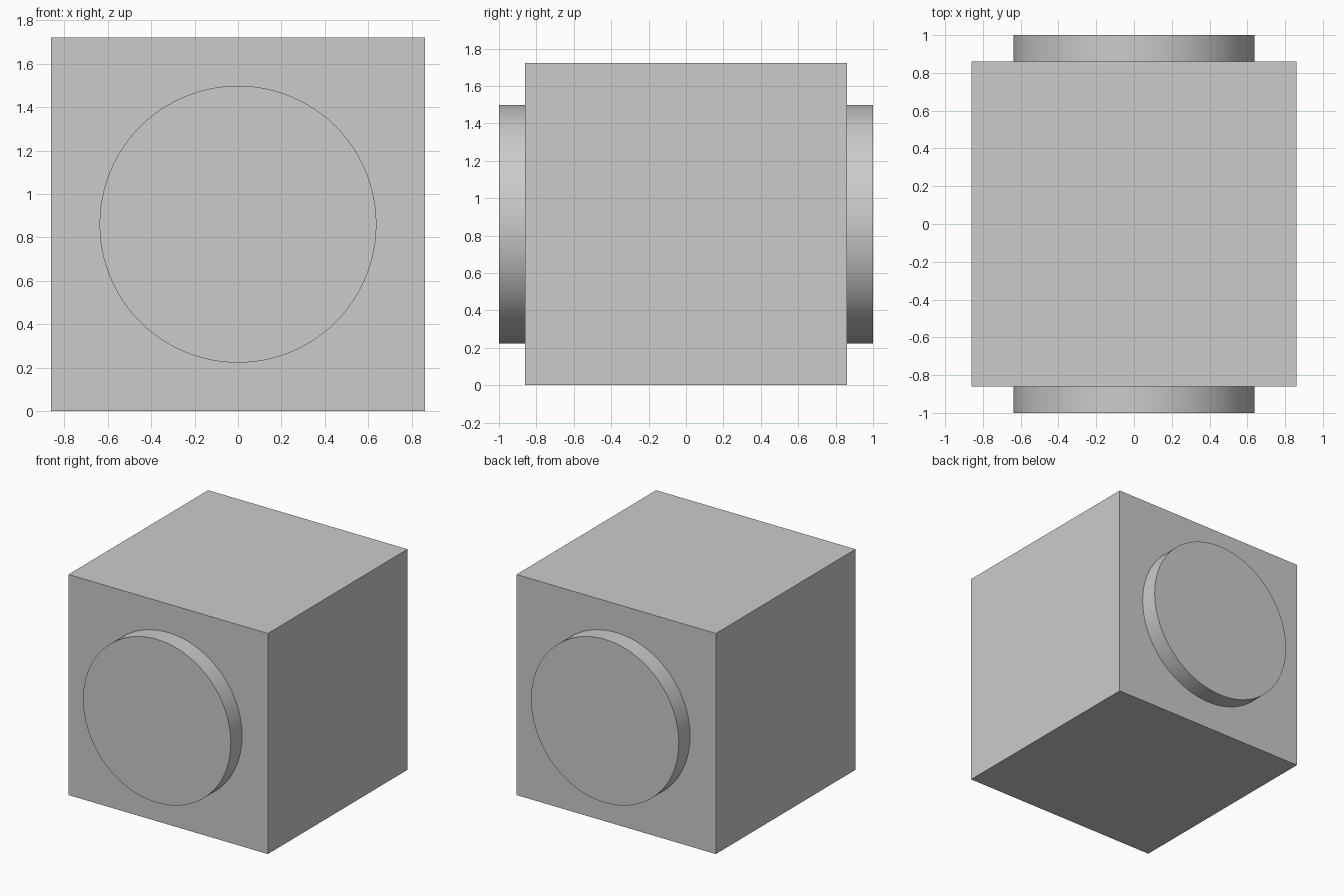
import bpy
import math

cube = bpy.data.objects.get("Cube")
if cube:
    bpy.data.objects.remove(cube, do_unlink=True)

SIDE = 1.722           # edge of the block
RADIUS = 0.638         # radius of the round bosses
REACH = 1.0            # how far the bosses reach along y
OVERLAP = 0.05         # depth sunk into the block

# Single plain grey
grey = bpy.data.materials.new("plain_grey")
grey.use_nodes = True
colour = (0.6, 0.6, 0.6, 1)
grey.diffuse_color = colour
grey.node_tree.nodes["Principled BSDF"].inputs["Base Color"].default_value = colour


def finish(name):
    obj = bpy.context.object
    obj.name = name
    obj.data.materials.append(grey)
    return obj


# Block body
bpy.ops.mesh.primitive_cube_add(size=SIDE, location=(0, 0, SIDE / 2))
finish("block")

# Round boss on the front and on the back
depth = REACH - SIDE / 2 + OVERLAP
for name, side in (("front_boss", -1), ("back_boss", 1)):
    bpy.ops.mesh.primitive_cylinder_add(
        vertices=96, radius=RADIUS, depth=depth,
        location=(0, side * (REACH - depth / 2), SIDE / 2),
        rotation=(math.pi / 2, 0, 0))
    finish(name)
    bpy.ops.object.shade_smooth_by_angle(angle=math.radians(30))
